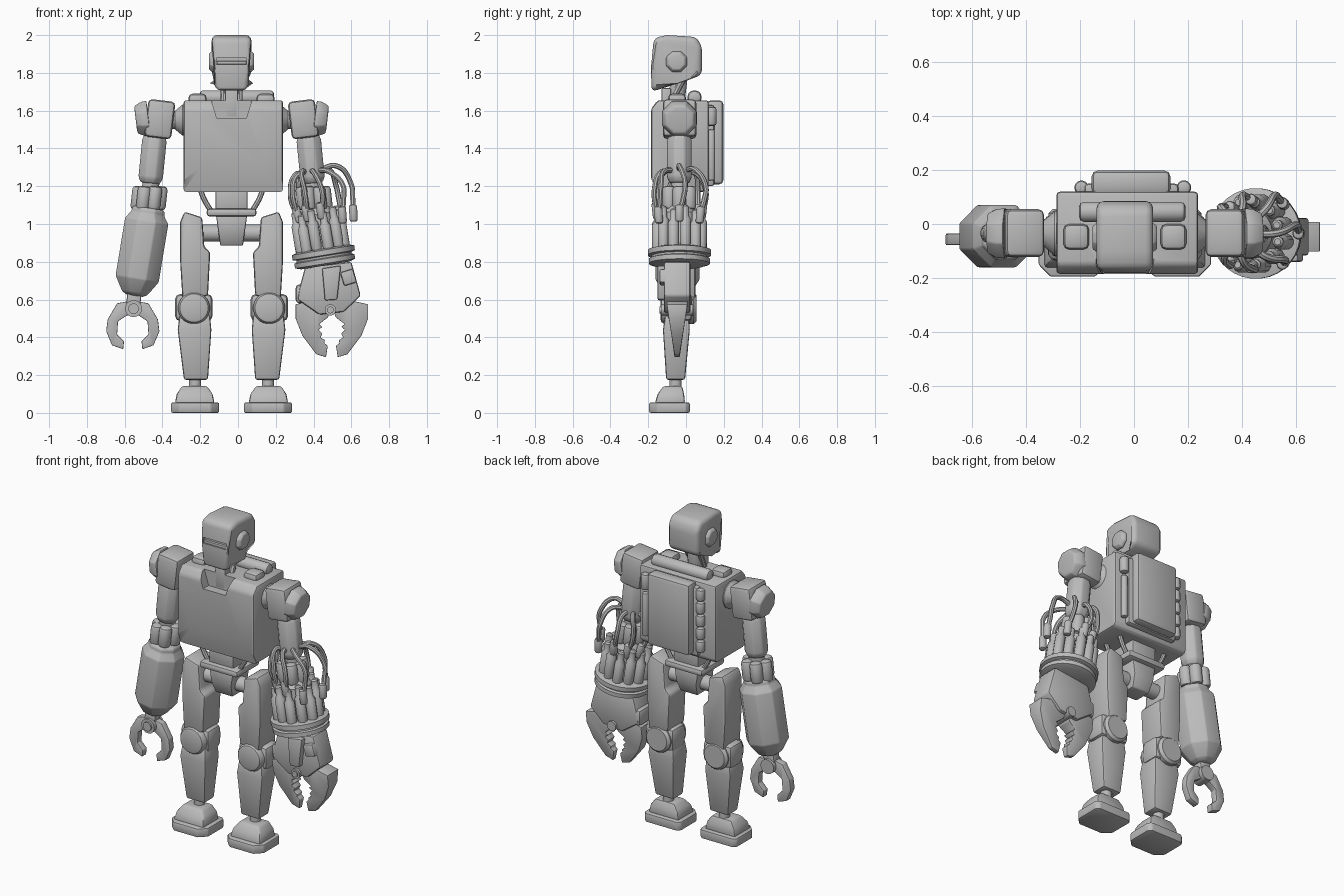
import bpy, bmesh
from math import sin, cos, pi
from mathutils import Vector, Matrix

if "Cube" in bpy.data.objects:
    bpy.data.objects.remove(bpy.data.objects["Cube"], do_unlink=True)

GREY = (0.5, 0.5, 0.5, 1)
metal = bpy.data.materials.new("plain_grey")
metal.use_nodes = True
metal.diffuse_color = GREY
metal.node_tree.nodes["Principled BSDF"].inputs["Base Color"].default_value = GREY

CX, CY = -0.034, -0.035   # body mirror plane, arm depth
parts = []


def finish(name, bm, bevel=0.0, seg=2):
    bmesh.ops.recalc_face_normals(bm, faces=bm.faces)
    if bevel:
        sharp = [e for e in bm.edges if len(e.link_faces) == 2 and e.calc_face_angle() > 0.4]
        bmesh.ops.bevel(bm, geom=sharp, offset=bevel, segments=seg, profile=0.5,
                        affect='EDGES', clamp_overlap=True)
    me = bpy.data.meshes.new(name)
    bm.to_mesh(me)
    bm.free()
    me.materials.append(metal)
    ob = bpy.data.objects.new(name, me)
    bpy.context.collection.objects.link(ob)
    parts.append(ob)
    return ob


def prism(name, outline, axis, d0, d1, bevel=0.0, shape=None, seg=2):
    """Outline extruded along one axis, optionally reshaped."""
    put = {'x': lambda a, b, d: (d, a, b), 'y': lambda a, b, d: (a, d, b),
           'z': lambda a, b, d: (a, b, d)}[axis]
    bm = bmesh.new()
    r0, r1 = ([bm.verts.new(put(a, b, d)) for a, b in outline] for d in (d0, d1))
    n = len(outline)
    bm.faces.new(r0)
    bm.faces.new(r1[::-1])
    for i in range(n):
        bm.faces.new((r0[i], r0[(i + 1) % n], r1[(i + 1) % n], r1[i]))
    if shape:
        for v in bm.verts:
            v.co = shape(v.co)
    return finish(name, bm, bevel, seg)


def hull(name, pts, bevel=0.0, turn=0.0):
    """Convex solid around points, turned about its own y axis."""
    bm = bmesh.new()
    for p in pts:
        bm.verts.new(p)
    bmesh.ops.convex_hull(bm, input=bm.verts)
    bmesh.ops.dissolve_limit(bm, angle_limit=0.01, verts=bm.verts, edges=bm.edges)
    mid = sum((v.co for v in bm.verts), Vector()) / len(bm.verts)
    bmesh.ops.rotate(bm, verts=bm.verts, cent=mid, matrix=Matrix.Rotation(turn, 3, 'Y'))
    return finish(name, bm, bevel)


def rect(x0, x1, y0, y1, z):
    return [(x, y, z) for x in (x0, x1) for y in (y0, y1)]


def box(name, x0, x1, y0, y1, z0, z1, bevel=0.01, turn=0.0):
    return hull(name, rect(x0, x1, y0, y1, z0) + rect(x0, x1, y0, y1, z1), bevel, turn)


def lathe(name, start, direction, profile, sides=24, bevel=0.0):
    """Turned solid: profile holds (radius, distance along direction)."""
    m = Matrix.Translation(start) @ Vector(direction).to_track_quat('Z', 'Y').to_matrix().to_4x4()
    bm = bmesh.new()
    rings = [[bm.verts.new(m @ Vector((r * cos(a), r * sin(a), t)))
              for a in [2 * pi * (i + 0.5) / sides for i in range(sides)]] for r, t in profile]
    for p, q in zip(rings, rings[1:]):
        for i in range(sides):
            j = (i + 1) % sides
            bm.faces.new((p[i], p[j], q[j], q[i]))
    bm.faces.new(rings[0])
    bm.faces.new(rings[-1])
    return finish(name, bm, bevel)


def capsule(name, p, q, r, sides=16):
    p, q = Vector(p), Vector(q)
    n = (q - p).length
    return lathe(name, p, q - p, [(.5 * r, 0), (.85 * r, .15 * r), (r, .5 * r), (r, n - .5 * r),
                                  (.85 * r, n - .15 * r), (.5 * r, n)], sides)


def tube(name, pts, r):
    cu = bpy.data.curves.new(name, 'CURVE')
    cu.dimensions = '3D'
    cu.bevel_depth, cu.bevel_resolution, cu.resolution_u = r, 2, 8
    cu.use_fill_caps = True
    sp = cu.splines.new('BEZIER')
    sp.bezier_points.add(len(pts) - 1)
    for b, p in zip(sp.bezier_points, pts):
        b.co = p
        b.handle_left_type = b.handle_right_type = 'AUTO'
    cu.materials.append(metal)
    ob = bpy.data.objects.new(name, cu)
    bpy.context.collection.objects.link(ob)
    parts.append(ob)


def cut(ob, cutter):
    mod = ob.modifiers.new("cut", 'BOOLEAN')
    mod.operation, mod.solver, mod.object = 'DIFFERENCE', 'EXACT', cutter
    bpy.context.view_layer.objects.active = ob
    bpy.ops.object.modifier_apply(modifier="cut")
    parts.remove(cutter)
    bpy.data.objects.remove(cutter, do_unlink=True)


# Head with a narrowing jaw, visor slit and ears
def jaw(co):
    k = 0.82 if co.z < 1.76 else 1
    return Vector((CX + (co.x - CX) * k, co.y, co.z))


head = prism("head", [(-.183, 1.70), (-.185, 1.84), (-.17, 1.985), (-.1, 2.0), (.055, 1.99), (.085, 1.94),
                      (.085, 1.79), (.02, 1.765), (-.04, 1.745)],
             'x', CX - .105, CX + .105, .028, jaw, 3)
cut(head, box("visor_cutter", CX - .08, CX + .08, -.3, -.165, 1.845, 1.88, 0))
box("visor_lip", CX - .078, CX + .078, -.18, -.15, 1.845, 1.862, .003)
for s in (-1, 1):
    lathe("ear", (CX + s * .09, -.05, 1.86), (s, 0, 0), [(.06, 0), (.058, .015), (.045, .03)], 8, .004)
    tube("neck_hose", [(CX + s * .045, -.09, 1.6), (CX + s * .04, -.06, 1.68), (CX + s * .05, -.01, 1.78)], .018)
capsule("neck", (CX, -.06, 1.58), (CX, -.03, 1.82), .045)
box("chin_post", CX - .035, CX + .035, -.13, -.08, 1.56, 1.72, .008)

# Torso with collar notch and chamfered belly
X0, X1 = -.288, .238
torso = prism("torso", [(-.185, 1.17), (-.185, 1.61), (-.15, 1.655), (.12, 1.655), (.12, 1.19), (.1, 1.17)],
              'x', X0, X1, .016)
cut(torso, prism("collar_cutter", [(CX - .112, 1.67), (CX + .112, 1.67), (CX + .078, 1.56), (CX - .078, 1.56)],
                 'y', -.3, -.13))
belly = [(X0 + .09, 1.30), (X1 - .09, 1.30), (X1 + .02, 1.225), (X0 - .02, 1.225)]
low = [(X1 + .02, 1.15), (X0 - .02, 1.15)]
cut(torso, hull("belly_cutter", [(x, -.186, z) for x, z in belly] + [(x, -.3, z) for x, z in belly + low]
                + [(x, -.15, z) for x, z in low]))
capsule("top_cylinder", (CX - .17, .045, 1.67), (CX + .225, .045, 1.67), .038)
for s in (-1, 1):
    box("top_pad", CX + s * .18 - .048, CX + s * .18 + .048, -.095, 0, 1.63, 1.69, .022)
box("pack_base", -.185, .165, .10, .15, 1.2, 1.63, .015)
box("backpack", -.157, .135, .11, .198, 1.21, 1.655, .022)
for i in range(5):
    z = 1.23 + i * .08
    capsule("pack_cell", (-.195, .135, z), (-.195, .135, z + .072), .026)
capsule("pack_pipe", (.185, .135, 1.23), (.185, .135, 1.5), .02)
capsule("pack_valve", (.185, .135, 1.52), (.185, .135, 1.62), .027)

# Waist and pelvis
box("waist", CX - .085, CX + .085, -.12, .05, 1.07, 1.2, .01)
box("waist_flange", CX - .132, CX + .132, -.15, .08, 1.04, 1.082, .016)
hull("pelvis", rect(CX - .06, CX + .06, -.09, .02, .885) + rect(CX - .07, CX + .07, -.12, .05, .96)
     + rect(CX - .083, CX + .083, -.12, .05, 1.05), .008)
lathe("hip_axle", (CX - .16, CY, .952), (1, 0, 0), [(.045, 0), (.045, .32)])

for s in (-1, 1):
    X = lambda off: CX + s * off
    for y in (-.09, .03):
        tube("waist_strut", [(X(.165), y, 1.18), (X(.145), y, 1.13), (X(.11), y, 1.07)], .014)
    # Legs
    prism("thigh", [(X(a), b) for a, b in [(.272, 1.01), (.25, 1.065), (.155, 1.035), (.145, .88), (.113, .85),
                                           (.125, .62), (.26, .6), (.272, .8)]], 'y', -.12, .05, .014)
    box("knee_block", X(.2) - .1, X(.2) + .1, -.1, .035, .485, .63, .03)
    lathe("knee_disc", (X(.199), .055, .555), (0, -1, 0),
          [(.07, 0), (.085, .015), (.085, .17), (.075, .185), (.06, .19)])
    hull("shin", rect(X(.125), X(.252), -.105, -.005, .175) + rect(X(.107), X(.285), -.122, .02, .44)
         + rect(X(.115), X(.275), -.11, .015, .52), .012)
    lathe("ankle", (X(.193), -.055, .12), (0, 0, 1), [(.032, 0), (.032, .07)])
    hull("foot_top", rect(X(.09), X(.30), -.165, -.005, .05) + rect(X(.1), X(.29), -.15, -.01, .1)
         + rect(X(.13), X(.262), -.12, -.02, .142), .012)
    prism("foot_sole", [(X(a), b) for a, b in [(.066, .0), (.066, -.15), (.11, -.195), (.276, -.195), (.32, -.15),
                                               (.32, .0), (.3, .02), (.086, .02)]], 'z', 0, .055, .008)
    # Shoulders and upper arms
    lathe("shoulder_joint", (X(.24), CY, 1.55), (s, 0, 0), [(.085, 0), (.085, .02), (.05, .06), (.05, .12)], 12)
    box("shoulder", X(.38) - .072, X(.38) + .072, -.122, .055, 1.455, 1.655, .022, -s * .12)
    lathe("shoulder_cap", (X(.44), CY, 1.56), (s, 0, -.12), [(.1, 0), (.098, .03), (.08, .065), (.06, .068)], 8, .006)
    lathe("upper_arm", (X(.405), CY, 1.48), (s * .1, 0, -1),
          [(.055, 0), (.07, .04), (.07, .235), (.055, .265)], 8, .008)
    lathe("elbow_core", (X(.425), CY, 1.23), (s * .12, 0, -1), [(.045, 0), (.045, .2)])
    for i in range(6):
        a = i * pi / 3
        p = Vector((X(.43) + .058 * cos(a), CY + .062 * sin(a), 1.2))
        capsule("elbow_pad", p, p + Vector((s * .014, 0, -.125)), .036)

# Plain right forearm and two-finger gripper
lathe("right_forearm", (-.472, -.045, 1.085), (-.165, 0, -1),
      [(.085, 0), (.095, .012), (.095, .03), (.125, .07), (.125, .38), (.075, .455), (.05, .47)], 8, .006)
box("right_wrist", -.59, -.515, -.085, -.025, .54, .645, .01, .1)
grip = [(-.55, .59), (-.587, .59), (-.64, .58), (-.69, .495), (-.698, .432), (-.667, .358), (-.608, .337),
        (-.603, .379), (-.64, .416), (-.635, .485), (-.587, .517), (-.55, .507)]
for m in (1, -1):
    prism("right_finger", [(-.557 + m * (x + .557), z) for x, z in grip], 'y', -.078, -.036, .004)
lathe("right_pivot", (-.553, -.01, .552), (0, -1, 0), [(.045, 0), (.045, .09), (.028, .09), (.028, .1)], 16)

# Heavy left forearm: core, ring of pistons, flange and hoses
TOP, DOWN = Vector((.395, CY, 1.2)), Vector((.16, 0, -.987))
SIDE = Vector((.987, 0, .16))


def around(a, r, t):
    return TOP + DOWN * t + SIDE * (r * cos(a)) + Vector((0, r * sin(a), 0))


lathe("left_core", around(0, 0, .1), DOWN, [(.06, 0), (.095, .05), (.095, .26)])
lathe("left_flange", around(0, 0, .335), DOWN,
      [(.14, 0), (.168, .008), (.168, .035), (.148, .04), (.148, .05), (.162, .055), (.162, .08), (.13, .09)], 32)
for i in range(12):
    a = (i + .5) * pi / 6
    lathe("piston", around(a, .12, .12 + .02 * (i % 2)), DOWN,
          [(.012, 0), (.02, .008), (.02, .06), (.03, .075), (.03, .19), (.024, .23)], 12)
for i in range(9):
    a = i * 2 * pi / 9
    big = .125 + .08 * max(0, cos(a))
    end = .17 if cos(a) > .7 else .13
    tube("hose", [around(a, .05, -.08), around(a, big * .7, -.085 + .012 * (i % 3)), around(a + .15, big, .02),
                  around(a + .1, big - .005, .1), around(a, big - .015, end)], .014)
    capsule("hose_end", around(a, big - .01, end - .04), around(a, big - .02, end + .05), .022)

# Heavy left hand with toothed claws
MX, HY = .497, -.047
slim = lambda co: Vector((co.x, HY + (co.y - HY) * min(1, max(.25, (co.z - .22) / .35)), co.z))
prism("left_hand", [(.355, .77), (.6, .8), (.65, .62), (.56, .535), (.43, .52), (.315, .6), (.325, .66)],
      'y', HY - .07, HY + .07, .012)
prism("left_hand_frame", [(.445, .765), (.545, .78), (.525, .6), (.46, .595)], 'y', -.15, -.1, .008)
box("left_hand_block", .55, .62, -.14, -.06, .68, .755, .01, -.3)
box("left_knuckle", .305, .37, -.11, .02, .58, .68, .02)
claw = [(.305, .575), (.42, .6), (.5, .56), (.475, .505), (.43, .47), (.447, .455), (.427, .44), (.447, .42),
        (.437, .4), (.46, .385), (.457, .37), (.475, .355), (.466, .295), (.415, .31), (.34, .41), (.305, .5)]
for m in (1, -1):
    prism("left_claw", [(MX + m * (x - MX), z) for x, z in claw], 'y', HY - .055, HY + .055, .003, slim)
lathe("left_pivot", (MX - .008, HY + .085, .545), (0, -1, 0), [(.03, 0), (.03, .17), (.018, .17), (.018, .178)], 16)

# Turn hoses into meshes and shade with sharp edges kept
bpy.ops.object.select_all(action='DESELECT')
for ob in parts:
    ob.select_set(True)
bpy.context.view_layer.objects.active = parts[0]
bpy.ops.object.convert(target='MESH')
bpy.ops.object.shade_smooth_by_angle(angle=0.6)
